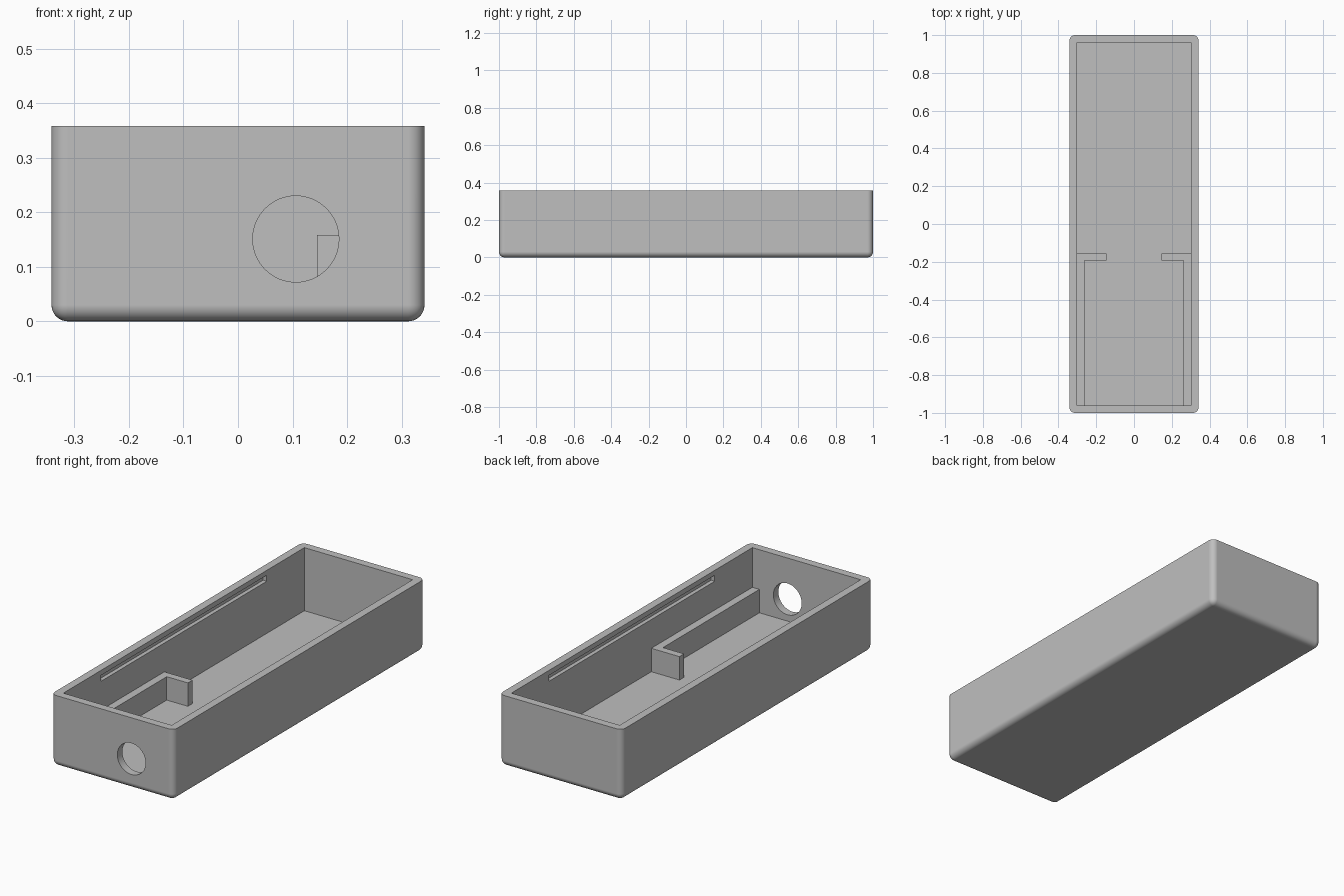
import bpy
import bmesh
import math

cube = bpy.data.objects.get("Cube")
if cube:
    bpy.data.objects.remove(cube, do_unlink=True)

HALF_W, HALF_L, HEIGHT = 0.342, 1.0, 0.358
WALL, FILLET = 0.04, 0.03
IN_W, IN_L = HALF_W - WALL, HALF_L - WALL

grey = bpy.data.materials.new("plain grey")
grey.use_nodes = True
colour = (0.52, 0.52, 0.52, 1)
grey.diffuse_color = colour
grey.node_tree.nodes["Principled BSDF"].inputs["Base Color"].default_value = colour


def make_object(name, bm):
    bmesh.ops.recalc_face_normals(bm, faces=bm.faces)
    mesh = bpy.data.meshes.new(name)
    bm.to_mesh(mesh)
    bm.free()
    mesh.materials.append(grey)
    obj = bpy.data.objects.new(name, mesh)
    bpy.context.collection.objects.link(obj)
    return obj


def box_mesh(low, high):
    bm = bmesh.new()
    bmesh.ops.create_cube(bm, size=1)
    for v in bm.verts:
        v.co = [lo if c < 0 else hi for c, lo, hi in zip(v.co, low, high)]
    return bm


def box(name, low, high):
    return make_object(name, box_mesh(low, high))


def select_only(obj):
    bpy.ops.object.select_all(action='DESELECT')
    obj.select_set(True)
    bpy.context.view_layer.objects.active = obj


def combine(target, other, operation):
    """Apply a boolean and discard the helper."""
    mod = target.modifiers.new(operation.lower(), 'BOOLEAN')
    mod.operation, mod.object, mod.solver = operation, other, 'EXACT'
    select_only(target)
    bpy.ops.object.modifier_apply(modifier=mod.name)
    bpy.data.objects.remove(other, do_unlink=True)


# Outer shell, rounded everywhere except around the open rim
bm = box_mesh((-HALF_W, -HALF_L, 0), (HALF_W, HALF_L, HEIGHT))
rounded = [e for e in bm.edges if min(v.co.z for v in e.verts) < 0.01]
bmesh.ops.bevel(bm, geom=rounded, offset=FILLET, segments=8, profile=0.5,
                affect='EDGES', clamp_overlap=True)
case = make_object("open_case", bm)

# Main cavity
combine(case, box("cavity_cutter", (-IN_W, -IN_L, WALL), (IN_W, IN_L, 1)), 'DIFFERENCE')

# Lid grooves along both long walls
for side in (-1, 1):
    xs = sorted((side * (IN_W - 0.02), side * (IN_W + 0.02)))
    cutter = box("groove_cutter", (xs[0], -0.66, 0.303), (xs[1], 0.66, 0.333))
    combine(case, cutter, 'DIFFERENCE')

# Round opening through the front wall
bpy.ops.mesh.primitive_cylinder_add(vertices=64, radius=0.079, depth=0.2,
                                    location=(0.106, -HALF_L, 0.151),
                                    rotation=(math.pi / 2, 0, 0))
combine(case, bpy.context.object, 'DIFFERENCE')

select_only(case)
bpy.ops.object.shade_smooth_by_angle(angle=math.radians(30))
weighted = case.modifiers.new("even_shading", 'WEIGHTED_NORMAL')
weighted.keep_sharp = True

# Mirrored L-shaped support rails, resting on the floor against the walls
RAIL_X, STOP_X, STOP_Y, RAIL_TOP = 0.263, 0.145, -0.155, 0.158
for side, label in ((1, "left"), (-1, "right")):
    outline = [(IN_W, -IN_L), (IN_W, STOP_Y), (STOP_X, STOP_Y),
               (STOP_X, STOP_Y - 0.037), (RAIL_X, STOP_Y - 0.037), (RAIL_X, -IN_L)]
    bm = bmesh.new()
    face = bm.faces.new([bm.verts.new((side * x, y, WALL)) for x, y in outline])
    top = bmesh.ops.extrude_face_region(bm, geom=[face])["geom"]
    for v in top:
        if isinstance(v, bmesh.types.BMVert):
            v.co.z = RAIL_TOP
    make_object(label + "_support_rail", bm)
